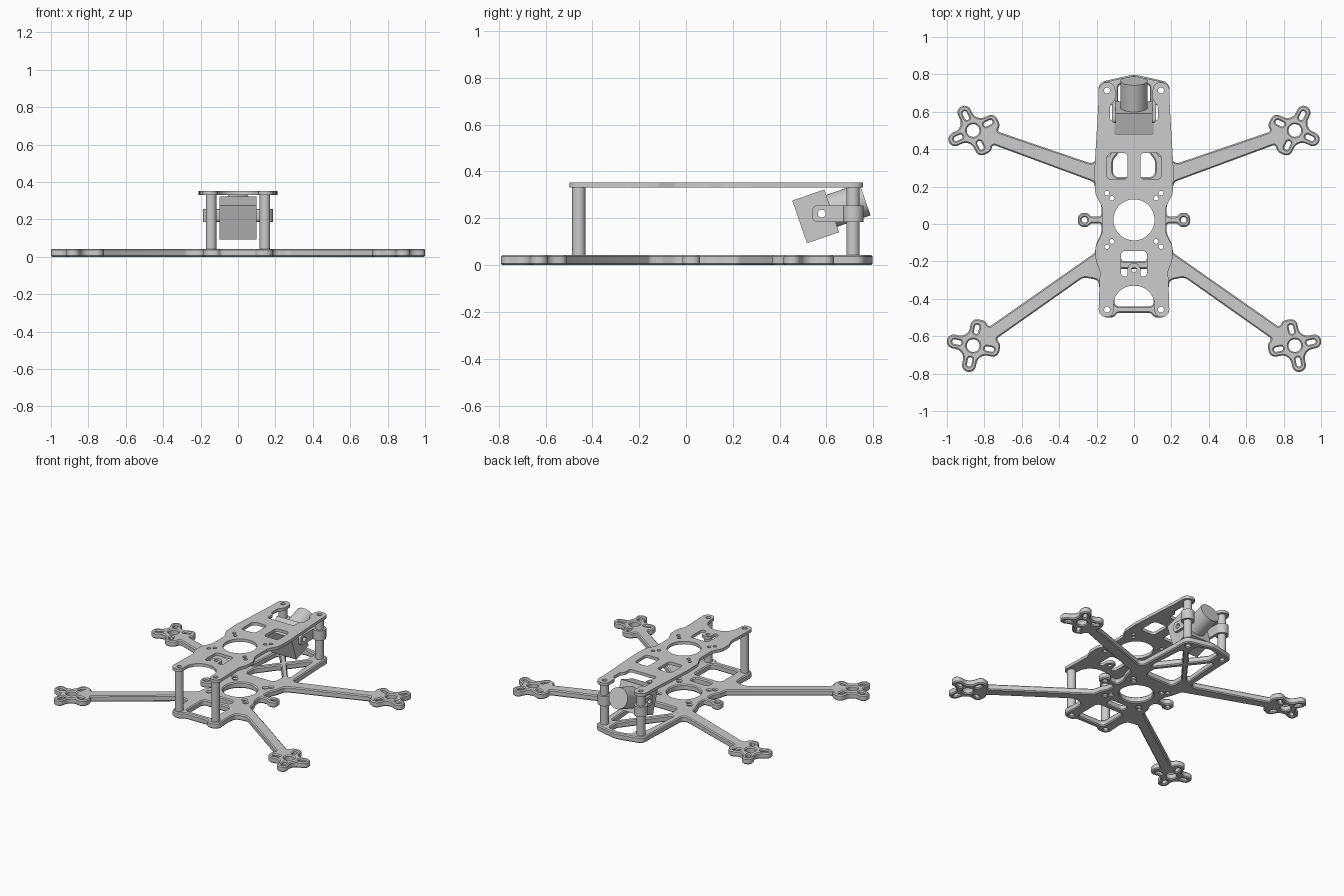
import bpy, bmesh
from math import sin, cos, tan, pi, radians
from mathutils import Vector, Matrix

cube = bpy.data.objects.get("Cube")
if cube:
    bpy.data.objects.remove(cube)

SHADE = (0.604, 0.604, 0.604, 1)
grey = bpy.data.materials.new("frame grey")
grey.use_nodes = True
grey.diffuse_color = SHADE
grey.node_tree.nodes["Principled BSDF"].inputs["Base Color"].default_value = SHADE

parts = []


def add_part(name, mesh):
    mesh.materials.clear()
    mesh.materials.append(grey)
    ob = bpy.data.objects.new(name, mesh)
    bpy.context.collection.objects.link(ob)
    parts.append(ob)
    return ob


def rounded(points):
    """Closed loop from (x, y, corner radius) points."""
    out = []
    n = len(points)
    for i, (x, y, r) in enumerate(points):
        p = Vector((x, y))
        a = (Vector(points[i - 1][:2]) - p).normalized()
        b = (Vector(points[(i + 1) % n][:2]) - p).normalized()
        turn = pi - a.angle(b)
        if r <= 0 or turn < 0.02:
            out.append(p)
            continue
        centre = p + (a + b).normalized() * (r / cos(turn / 2))
        start = p + a * (r * tan(turn / 2)) - centre
        sign = 1 if (-a).cross(b) > 0 else -1
        steps = max(2, round(turn / radians(13)))
        for k in range(steps + 1):
            t = sign * turn * k / steps
            out.append(centre + Vector((start.x * cos(t) - start.y * sin(t),
                                        start.x * sin(t) + start.y * cos(t))))
    return out


def circle(x, y, r, n=28):
    return [Vector((x + r * cos(2 * pi * k / n), y + r * sin(2 * pi * k / n))) for k in range(n)]


def box_loop(x0, y0, x1, y1, r):
    return rounded([(x0, y0, r), (x1, y0, r), (x1, y1, r), (x0, y1, r)])


def mirrored(half):
    """Close a half outline across x = 0."""
    return rounded(half + [(-x, y, r) for x, y, r in reversed(half) if x > 0])


def flip(loop):
    return [Vector((-p.x, p.y)) for p in loop]


# Maps a profile drawn in (y, z) and thick along x into place
SIDEWAYS = Matrix(((0, 0, 1, 0), (1, 0, 0, 0), (0, 1, 0, 0), (0, 0, 0, 1)))


def plate(name, loops, low, high, chamfer=0.0, matrix=None):
    """Flat plate: first loop is the outline, the others are holes."""
    cu = bpy.data.curves.new(name, 'CURVE')
    cu.dimensions = '2D'
    cu.fill_mode = 'BOTH'
    cu.extrude = (high - low) / 2 - chamfer
    cu.bevel_depth = chamfer
    cu.bevel_resolution = 0
    cu.offset = -chamfer
    for loop in loops:
        sp = cu.splines.new('POLY')
        sp.points.add(len(loop) - 1)
        for pt, p in zip(sp.points, loop):
            pt.co = (p.x, p.y, 0, 1)
        sp.use_cyclic_u = True
    tmp = bpy.data.objects.new(name + " path", cu)
    bpy.context.collection.objects.link(tmp)
    bpy.context.view_layer.update()
    dg = bpy.context.evaluated_depsgraph_get()
    mesh = bpy.data.meshes.new_from_object(tmp.evaluated_get(dg))
    bpy.data.objects.remove(tmp)
    mesh.transform(Matrix.Translation((0, 0, (low + high) / 2)))
    if matrix:
        mesh.transform(matrix)
    bm = bmesh.new()
    bm.from_mesh(mesh)
    bmesh.ops.remove_doubles(bm, verts=bm.verts, dist=0.0001)
    bmesh.ops.recalc_face_normals(bm, faces=bm.faces)
    bm.to_mesh(mesh)
    bm.free()
    return add_part(name, mesh)


# Motor pads: four lobes turned 45 degrees to the arm
LOBE, REACH = 0.037, 0.143


def pad_frame(cx, cy, angle):
    c, s = cos(radians(angle)), sin(radians(angle))
    return lambda u, v, r: (cx + u * c - v * s, cy + u * s + v * c, r)


def pad_outline(place):
    pts = [place(-0.122, LOBE, 0.014)]
    for deg in (135, 45, -45, -135):
        c, s = cos(radians(deg)), sin(radians(deg))
        for side in (LOBE, -LOBE):
            pts.append(place(REACH * c - side * s, REACH * s + side * c, 0.036))
        if deg > -135:
            a = radians(deg - 45)
            d = LOBE * 2 ** 0.5
            pts.append(place(d * cos(a), d * sin(a), 0.05))
    return pts + [place(-0.122, -LOBE, 0.014)]


def pad_holes(place):
    x, y, _ = place(0, 0, 0)
    holes = [circle(x, y, 0.034)]
    for deg in (45, 135, 225, 315):
        c, s = cos(radians(deg)), sin(radians(deg))
        holes.append(rounded([place(d * c - w * s, d * s + w * c, 0.0115)
                              for d, w in ((0.064, -0.012), (0.114, -0.012),
                                           (0.114, 0.012), (0.064, 0.012))]))
    return holes


rear_pad = pad_frame(0.86, 0.5, 19)
front_pad = pad_frame(0.86, -0.65, -33)

# Holes shared by both plates
POSTS = ((0.144, 0.714), (0.144, -0.458))
shared = [circle(0, 0.022, 0.11, 40)]
for sx in (-1, 1):
    shared += [circle(sx * x, y, 0.016, 16) for x, y in POSTS]
    shared += [circle(sx * x, y, 0.013, 14) for x, y in
               ((0.145, 0.165), (0.118, 0.137), (0.118, -0.093), (0.145, -0.121))]

# Lower plate with arms, pads and side ears in one outline
half = [(0, 0.8, 0.1), (0.19, 0.757, 0.045), (0.19, 0.66, 0.1), (0.205, 0.315, 0.03)]
half += pad_outline(rear_pad)
half += [(0.215, 0.225, 0.03), (0.2, 0.16, 0.05), (0.175, 0.1, 0.05), (0.175, 0.04, 0.015),
         (0.228, 0.04, 0.02), (0.25, 0.06, 0.02), (0.3, 0.06, 0.03),
         (0.3, -0.016, 0.03), (0.25, -0.016, 0.02), (0.228, 0.004, 0.02),
         (0.175, 0.004, 0.015), (0.175, -0.05, 0.05), (0.2, -0.1, 0.05), (0.21, -0.155, 0.03)]
half += pad_outline(front_pad)
half += [(0.27, -0.285, 0.05), (0.19, -0.3, 0.03), (0.183, -0.36, 0.05),
         (0.19, -0.5, 0.045), (0.11, -0.5, 0.03), (0.09, -0.476, 0.02)]

one_side = pad_holes(rear_pad) + pad_holes(front_pad) + [
    circle(0.265, 0.022, 0.015, 16),
    rounded([(0.024, 0.515, 0.008), (0.135, 0.658, 0.012), (0.16, 0.338, 0.012)])]
lower_holes = shared + one_side + [flip(h) for h in one_side] + [
    mirrored([(0, 0.765, 0.05), (0.085, 0.742, 0.02), (0.085, 0.655, 0.02), (0, 0.545, 0.01)]),
    mirrored([(0, 0.486, 0.01), (0.112, 0.342, 0.03), (0.112, 0.25, 0.03)]),
    box_loop(-0.07, -0.2, 0.07, -0.145, 0.02),
    box_loop(-0.105, -0.44, 0.105, -0.24, 0.025)]
plate("lower_plate", [mirrored(half)] + lower_holes, 0, 0.043, 0.007)

# Upper plate with camera notch at the rear and an arch at the front
upper = [(0.105, 0.48, 0.015), (0.105, 0.54, 0.01), (0.128, 0.56, 0.015), (0.128, 0.63, 0.02),
         (0.1, 0.665, 0.02), (0.1, 0.757, 0.04), (0.19, 0.757, 0.044), (0.19, 0.65, 0.1),
         (0.212, 0.28, 0.1), (0.207, 0.16, 0.06), (0.17, 0.09, 0.06), (0.17, -0.05, 0.06),
         (0.207, -0.12, 0.06), (0.204, -0.2, 0.05), (0.182, -0.25, 0.05),
         (0.19, -0.498, 0.04), (0.11, -0.498, 0.035), (0.11, -0.33, 0.105)]
window = rounded([(0.035, 0.24, 0.02), (0.145, 0.24, 0.02), (0.145, 0.38, 0.03), (0.035, 0.38, 0.02)])
tab_window = mirrored([(0.07, -0.145, 0.02), (0.07, -0.28, 0.02), (0.034, -0.28, 0.01),
                       (0.034, -0.21, 0.03)])
plate("upper_plate", [mirrored(upper)] + shared + [window, flip(window), tab_window,
      circle(0, -0.245, 0.014, 14)], 0.331, 0.352)

# Hollow standoffs, camera clamps and their side tabs
PIVOT = circle(0.58, 0.22, 0.017, 20)
for side, sx in (("left", 1), ("right", -1)):
    for end, (x, y) in zip(("rear", "front"), POSTS):
        plate(f"{end}_{side}_standoff", [circle(sx * x, y, 0.028), circle(sx * x, y, 0.016, 16)],
              0.042, 0.332)
    x, y = POSTS[0]
    plate(f"{side}_clamp", [circle(sx * x, y, 0.044), circle(sx * x, y, 0.0275)], 0.185, 0.255)
    tab = rounded([(0.54, 0.185, 0.02), (0.715, 0.185, 0), (0.715, 0.255, 0), (0.54, 0.255, 0.02)])
    low, high = sorted((sx * 0.1, sx * 0.118))
    plate(f"{side}_tab", [tab, PIVOT], low, high, matrix=SIDEWAYS)

# Camera body and lens, tilted upward
tilt = radians(19)
ax, up = Vector((cos(tilt), sin(tilt))), Vector((-sin(tilt), cos(tilt)))
mid = Vector((0.554, 0.208))
body = [mid + ax * a * 0.0725 + up * b * 0.0965 for a, b in ((-1, -1), (1, -1), (1, 1), (-1, 1))]
plate("camera_body", [body, PIVOT], -0.1, 0.1, matrix=SIDEWAYS)

bm = bmesh.new()
bmesh.ops.create_cone(bm, cap_ends=True, segments=40, radius1=0.072, radius2=0.072, depth=0.155)
bm.transform(Matrix.Translation((0, *(mid + ax * 0.1455))) @ Matrix.Rotation(tilt - pi / 2, 4, 'X'))
lens = bpy.data.meshes.new("camera_lens")
bm.to_mesh(lens)
bm.free()
add_part("camera_lens", lens)

# Smooth the round walls and keep the plate edges sharp
bpy.ops.object.select_all(action='DESELECT')
for ob in parts:
    ob.select_set(True)
bpy.context.view_layer.objects.active = parts[0]
bpy.ops.object.shade_smooth_by_angle(angle=radians(30))
